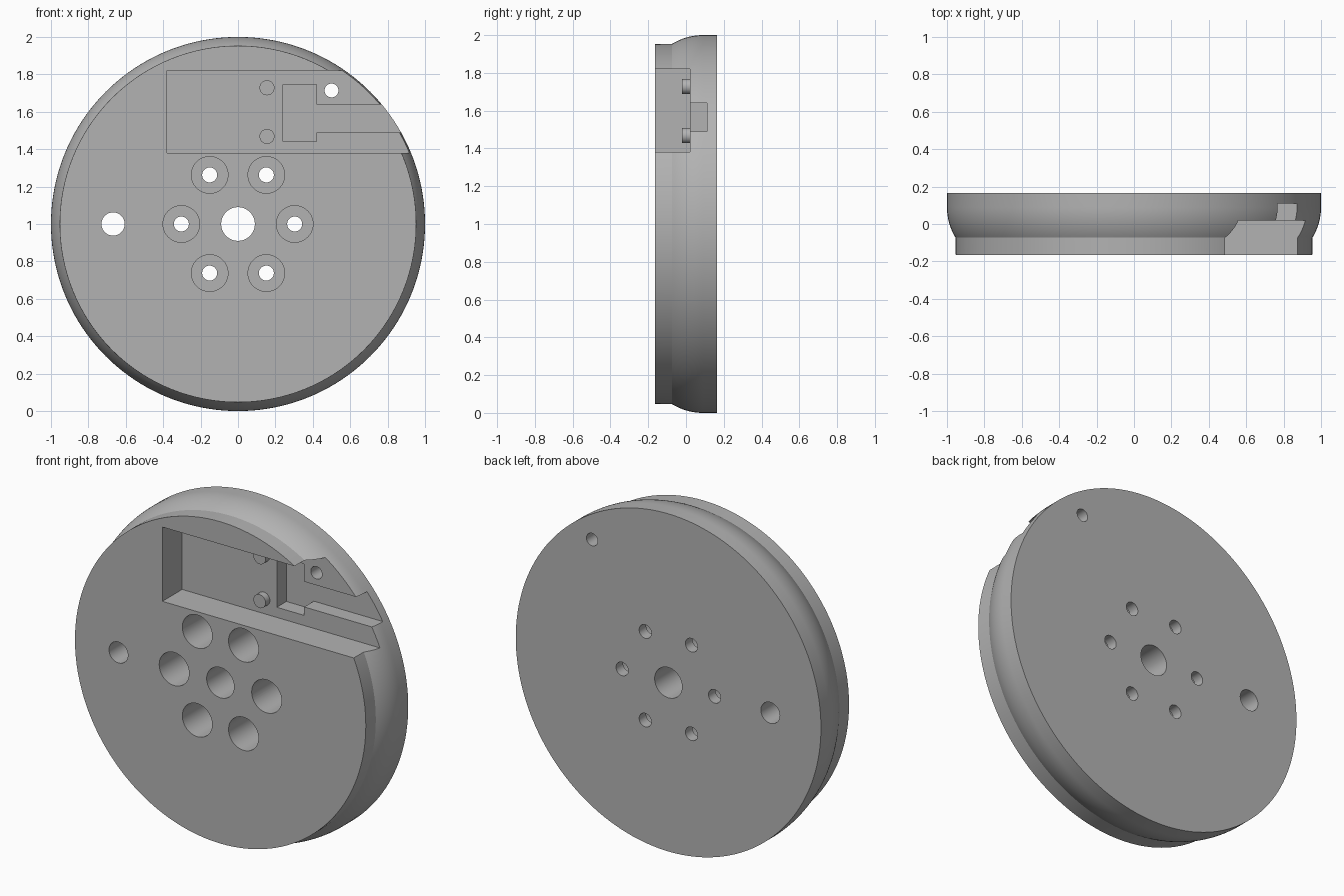
import bpy, bmesh, math
from mathutils import Matrix, Vector

if "Cube" in bpy.data.objects:
    bpy.data.objects.remove(bpy.data.objects["Cube"])

FRONT, BACK, CZ = -0.165, 0.165, 1.0

grey = bpy.data.materials.new("plain grey")
grey.diffuse_color = (0.45, 0.45, 0.45, 1)
grey.use_nodes = True
grey.node_tree.nodes["Principled BSDF"].inputs["Base Color"].default_value = grey.diffuse_color


def add_object(name, bm):
    bmesh.ops.recalc_face_normals(bm, faces=bm.faces)
    me = bpy.data.meshes.new(name)
    bm.to_mesh(me)
    bm.free()
    me.materials.append(grey)
    ob = bpy.data.objects.new(name, me)
    bpy.context.collection.objects.link(ob)
    return ob


def lathe(name, profile, x, z, segments):
    """Closed solid around the y axis from (radius, y) points."""
    bm = bmesh.new()
    rings = []
    for r, y in profile:
        rings.append([bm.verts.new((x + r * math.cos(a), y, z + r * math.sin(a)))
                      for a in (2 * math.pi * i / segments for i in range(segments))])
    for lo, hi in zip(rings, rings[1:]):
        for i in range(segments):
            j = (i + 1) % segments
            bm.faces.new((lo[i], lo[j], hi[j], hi[i]))
    bm.faces.new(rings[0])
    bm.faces.new(rings[-1])
    return add_object(name, bm)


def prism(name, outline, y0, y1):
    """Outline in (x, z) pushed along y."""
    bm = bmesh.new()
    face = bm.faces.new([bm.verts.new((x, y0, z)) for x, z in outline])
    new = bmesh.ops.extrude_face_region(bm, geom=[face])["geom"]
    verts = [g for g in new if isinstance(g, bmesh.types.BMVert)]
    bmesh.ops.translate(bm, vec=(0, y1 - y0, 0), verts=verts)
    return add_object(name, bm)


def cut(target, cutter):
    mod = target.modifiers.new("cut", 'BOOLEAN')
    mod.operation = 'DIFFERENCE'
    mod.solver = 'EXACT'
    mod.object = cutter
    bpy.context.view_layer.objects.active = target
    bpy.ops.object.modifier_apply(modifier=mod.name)
    bpy.data.objects.remove(cutter)


def smooth(ob):
    bpy.ops.object.select_all(action='DESELECT')
    ob.select_set(True)
    bpy.context.view_layer.objects.active = ob
    bpy.ops.object.shade_smooth_by_angle(angle=math.radians(15))


# disc: straight front rim, rounded shoulder, straight back rim
R = 0.313
arc_y, start = 0.09, -0.073
profile = [(0.953, FRONT)]
for i in range(13):
    y = start + (arc_y - start) * i / 12
    profile.append((1 - R + math.sqrt(R * R - (arc_y - y) ** 2), y))
profile.append((1.0, BACK))
disc = lathe("disc", profile, 0, CZ, 160)

# wide pocket and the deeper T-shaped channel, both open at the rim
cut(disc, prism("pocket_cutter",
                [(-0.38, 1.38), (1.2, 1.38), (1.2, 1.82), (-0.38, 1.82)], -0.3, 0.02))
cut(disc, prism("channel_cutter",
                [(0.24, 1.44), (0.42, 1.44), (0.42, 1.49), (1.2, 1.49),
                 (1.2, 1.64), (0.42, 1.64), (0.42, 1.745), (0.24, 1.745)], -0.2, 0.11))

# plain through holes: centre, side, pocket
for x, z, r in ((0, CZ, 0.09), (-0.668, CZ, 0.062), (0.5, 1.714, 0.037)):
    cut(disc, lathe("hole_cutter", [(r, -0.3), (r, 0.3)], x, z, 48))

# ring of six counterbored bolt holes
for i in range(6):
    a = math.radians(60 * i)
    cut(disc, lathe("bolt_cutter",
                    [(0.098, -0.3), (0.098, 0.1), (0.04, 0.1), (0.04, 0.3)],
                    0.303 * math.cos(a), CZ + 0.303 * math.sin(a), 48))
smooth(disc)

# two locating pegs on the pocket floor
for n, z in (("upper_peg", 1.728), ("lower_peg", 1.468)):
    smooth(lathe(n, [(0.04, -0.02), (0.04, 0.025)], 0.155, z, 32))
